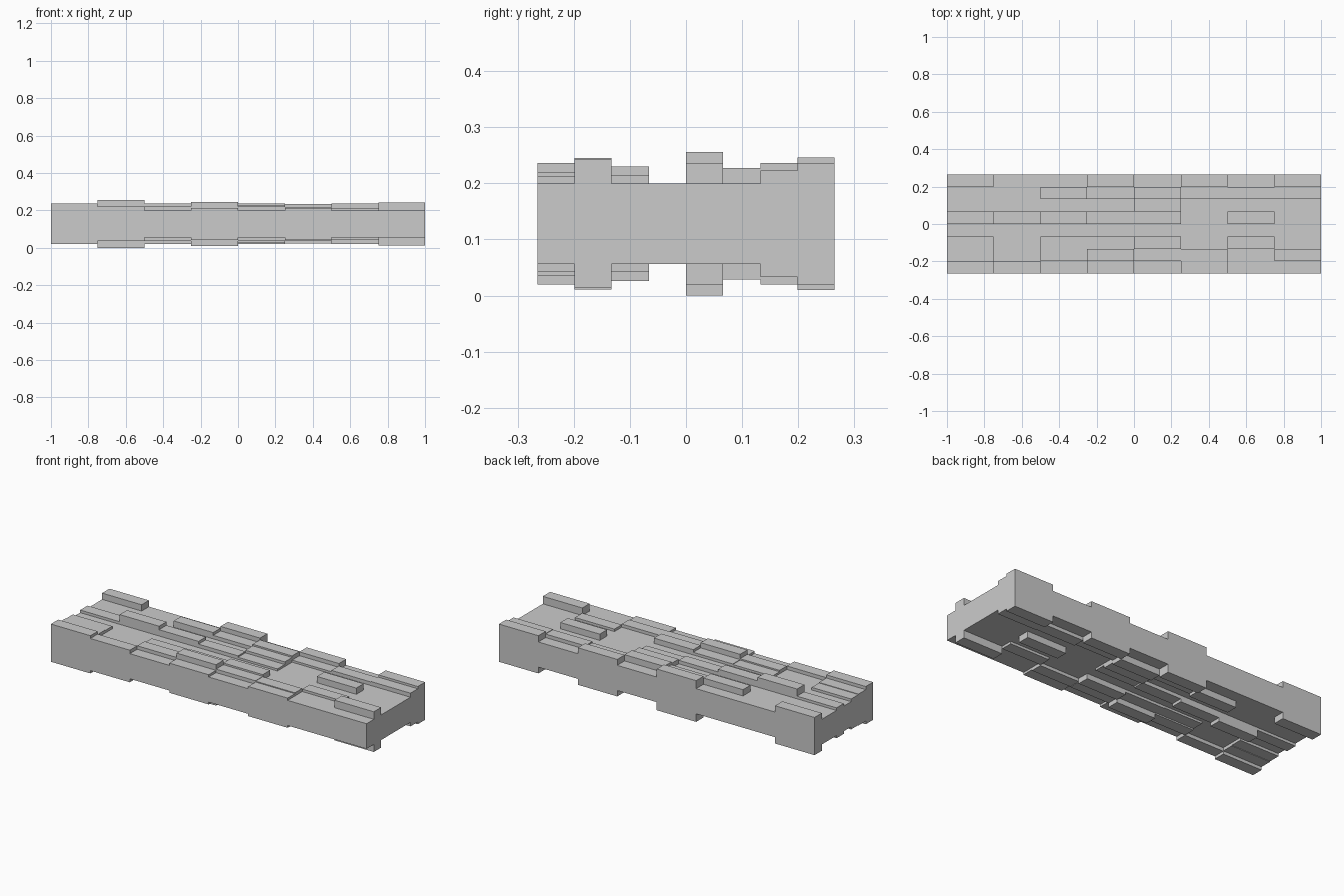
import bpy, bmesh

if "Cube" in bpy.data.objects:
    bpy.data.objects.remove(bpy.data.objects["Cube"])

# Slab of 8 x 8 stepped planks, mirrored above and below its mid plane
N = 8
LX, LY = 2.0, 0.53
DX, DY = LX / N, LY / N
MID, BASE = 0.128, 0.072

# Extra thickness per cell in thousandths: rows run front to back, columns left to right
RELIEF = [
    [36, 20, 0, 13, 0, 13, 0, 0],
    [18, 0, 20, 45, 20, 18, 0, 43],
    [15, 0, 12, 15, 30, 0, 14, 0],
    [0, 0, 0, 0, 0, 0, 0, 0],
    [15, 56, 36, 20, 12, 0, 36, 0],
    [0, 0, 0, 0, 27, 0, 0, 0],
    [0, 0, 36, 20, 36, 12, 20, 23],
    [36, 0, 0, 46, 0, 34, 0, 36],
]


def half(i, j):
    """Half thickness of a cell, or None outside the slab."""
    if 0 <= i < N and 0 <= j < N:
        return BASE + RELIEF[j][i] / 1000
    return None


bm = bmesh.new()


def quad(pts):
    bm.faces.new([bm.verts.new(p) for p in pts])


def wall(a, b, z0, z1):
    """Upright face from plan point a to b, outside on the right hand."""
    quad([(*a, z0), (*b, z0), (*b, z1), (*a, z1)])


for j in range(N):
    for i in range(N):
        h = half(i, j)
        x0, y0 = -LX / 2 + i * DX, -LY / 2 + j * DY
        c = [(x0, y0), (x0 + DX, y0), (x0 + DX, y0 + DY), (x0, y0 + DY)]
        # top and bottom of the plank
        quad([(*p, MID + h) for p in c])
        quad([(*p, MID - h) for p in reversed(c)])
        # outer walls and steps down to lower neighbours
        for k, (di, dj) in enumerate([(0, -1), (1, 0), (0, 1), (-1, 0)]):
            a, b, n = c[k], c[(k + 1) % 4], half(i + di, j + dj)
            if n is None:
                wall(a, b, MID - h, MID + h)
            elif h > n + 1e-6:
                wall(a, b, MID + n, MID + h)
                wall(a, b, MID - h, MID - n)

bmesh.ops.remove_doubles(bm, verts=bm.verts, dist=1e-5)
mesh = bpy.data.meshes.new("stepped_slab")
bm.to_mesh(mesh)
bm.free()
bpy.context.collection.objects.link(bpy.data.objects.new("stepped_slab", mesh))
